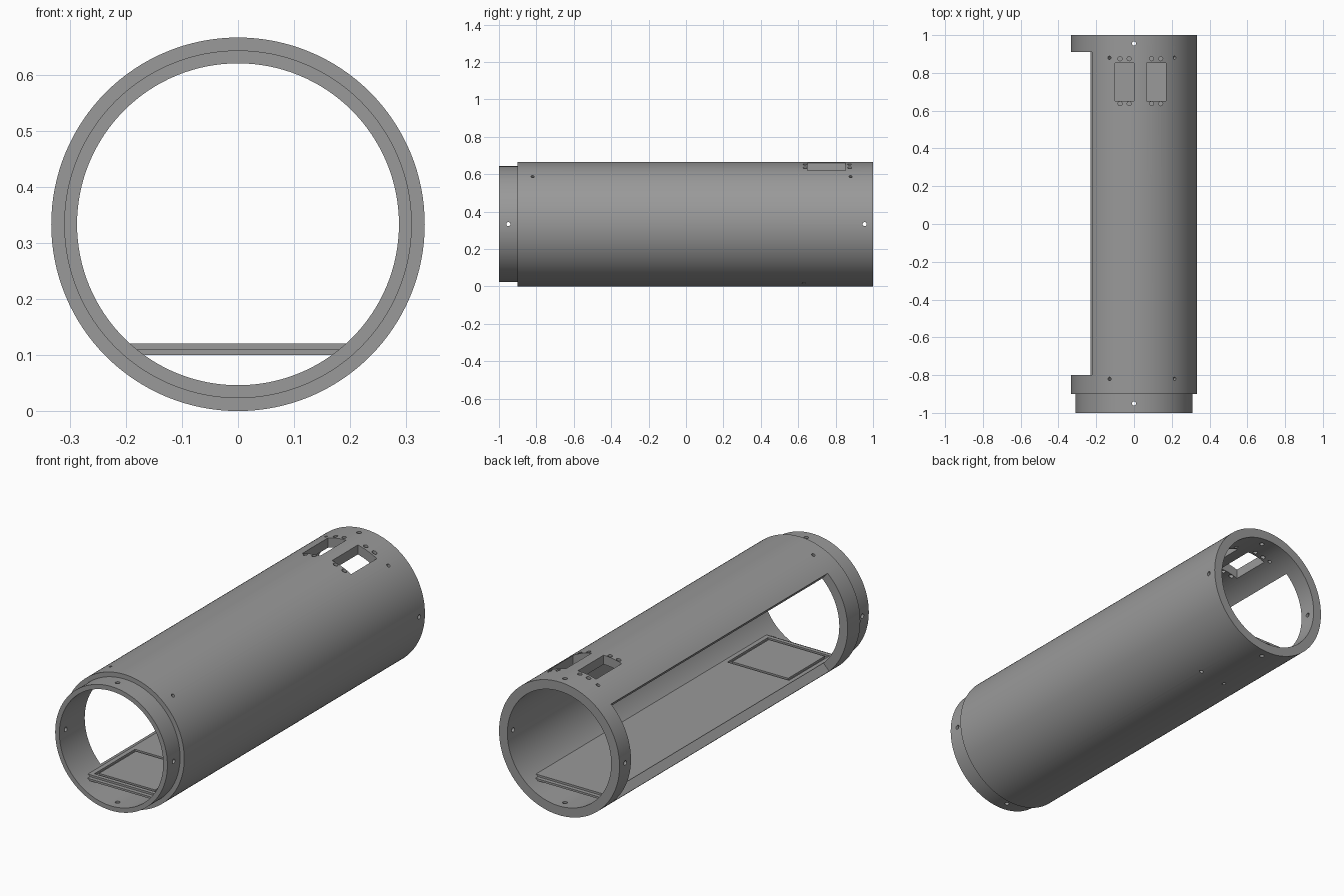
import bpy, bmesh, math
from mathutils import Matrix, Vector

R_OUT, R_STEP, R_IN = 0.333, 0.31, 0.287
CZ = R_OUT  # height of the tube axis

cube = bpy.data.objects.get("Cube")
if cube:
    bpy.data.objects.remove(cube, do_unlink=True)

grey = bpy.data.materials.new("plain grey")
grey.use_nodes = True
grey.diffuse_color = (0.32, 0.32, 0.32, 1)
grey.node_tree.nodes["Principled BSDF"].inputs["Base Color"].default_value = (0.32, 0.32, 0.32, 1)


def finish(name, bm):
    bmesh.ops.recalc_face_normals(bm, faces=bm.faces)
    mesh = bpy.data.meshes.new(name)
    bm.to_mesh(mesh)
    bm.free()
    obj = bpy.data.objects.new(name, mesh)
    bpy.context.collection.objects.link(obj)
    mesh.materials.append(grey)
    return obj


def box(bm, x0, x1, y0, y1, z0, z1):
    size = Matrix.Diagonal((x1 - x0, y1 - y0, z1 - z0, 1))
    mid = Matrix.Translation(((x0 + x1) / 2, (y0 + y1) / 2, (z0 + z1) / 2))
    bmesh.ops.create_cube(bm, size=1, matrix=mid @ size)


def hole(bm, centre, direction, radius, depth):
    turn = Vector(direction).to_track_quat('Z', 'Y').to_matrix().to_4x4()
    bmesh.ops.create_cone(bm, cap_ends=True, segments=20, radius1=radius, radius2=radius,
                          depth=depth, matrix=Matrix.Translation(centre) @ turn)


def prism(bm, points, offset):
    face = bm.faces.new([bm.verts.new(p) for p in points])
    new = bmesh.ops.extrude_face_region(bm, geom=[face])["geom"]
    bmesh.ops.translate(bm, vec=offset, verts=[v for v in new if isinstance(v, bmesh.types.BMVert)])


def cut(obj, cutter):
    mod = obj.modifiers.new("cut", 'BOOLEAN')
    mod.operation, mod.solver, mod.object = 'DIFFERENCE', 'EXACT', cutter
    bpy.context.view_layer.objects.active = obj
    bpy.ops.object.modifier_apply(modifier=mod.name)
    bpy.data.objects.remove(cutter, do_unlink=True)


# Tube with a narrower front spigot, turned from a closed profile
SEG = 128
profile = [(R_IN, -1), (R_STEP, -1), (R_STEP, -0.9), (R_OUT, -0.9), (R_OUT, 1), (R_IN, 1)]
bm = bmesh.new()
rings = []
for i in range(SEG):
    a = math.tau * i / SEG
    rings.append([bm.verts.new((r * math.cos(a), y, CZ + r * math.sin(a))) for r, y in profile])
for i in range(SEG):
    a, b = rings[i], rings[(i + 1) % SEG]
    for j in range(len(profile)):
        k = (j + 1) % len(profile)
        bm.faces.new((a[j], a[k], b[k], b[j]))
tube = finish("tube_body", bm)

# Long side opening with radial edges
bm = bmesh.new()
up, low = math.radians(42), math.radians(44)
wedge = [(0, -0.8, CZ), (-0.6 * math.sin(up), -0.8, CZ + 0.6 * math.cos(up)),
         (-0.8, -0.8, CZ), (-0.6 * math.sin(low), -0.8, CZ - 0.6 * math.cos(low))]
prism(bm, wedge, (0, 1.71, 0))
cut(tube, finish("opening_cutter", bm))

# Windows with screw holes, and fixing holes
bm = bmesh.new()
for x0, x1 in ((-0.1, 0.0), (0.065, 0.17)):
    box(bm, x0, x1, 0.65, 0.853, 0.5, 0.8)
    mid = (x0 + x1) / 2
    for x in (mid - 0.024, mid + 0.024):
        for y in (0.637, 0.875):
            hole(bm, (x, y, 0.65), (0, 0, 1), 0.011, 0.3)
for y in (-0.95, 0.955):
    for d in ((1, 0, 0), (-1, 0, 0), (0, 0, 1), (0, 0, -1)):
        hole(bm, Vector((0, y, CZ)) + Vector(d) * R_STEP, d, 0.011, 0.2)
for x in (-0.13, 0.215):
    for y in (-0.82, 0.88):
        d = Vector((x, 0, math.sqrt(R_OUT ** 2 - x * x))).normalized()
        hole(bm, Vector((0, y, CZ)) + d * R_STEP, d, 0.009, 0.15)
for x in (-0.035, 0.106):
    hole(bm, (x, 0.63, 0.0), (0, 0, 1), 0.009, 0.16)
cut(tube, finish("hole_cutter", bm))

# Floor with a low ledge at both ends and a hatch recess
bm = bmesh.new()
side = [(-0.93, 0.1), (0.93, 0.1), (0.93, 0.11), (0.91, 0.11),
        (0.91, 0.12), (-0.91, 0.12), (-0.91, 0.11), (-0.93, 0.11)]
prism(bm, [(-0.198, y, z) for y, z in side], (0.396, 0, 0))
floor = finish("floor", bm)
bm = bmesh.new()
box(bm, -0.17, 0.17, -0.89, -0.57, 0.11, 0.2)
cut(floor, finish("recess_cutter", bm))

# Hatch panel inside the recess, leaving a groove around it
bm = bmesh.new()
box(bm, -0.155, 0.155, -0.875, -0.585, 0.105, 0.12)
finish("hatch_panel", bm)

# Smooth the round walls, keep the edges sharp
bpy.ops.object.select_all(action='DESELECT')
tube.select_set(True)
bpy.context.view_layer.objects.active = tube
bpy.ops.object.shade_smooth_by_angle(angle=math.radians(30))
